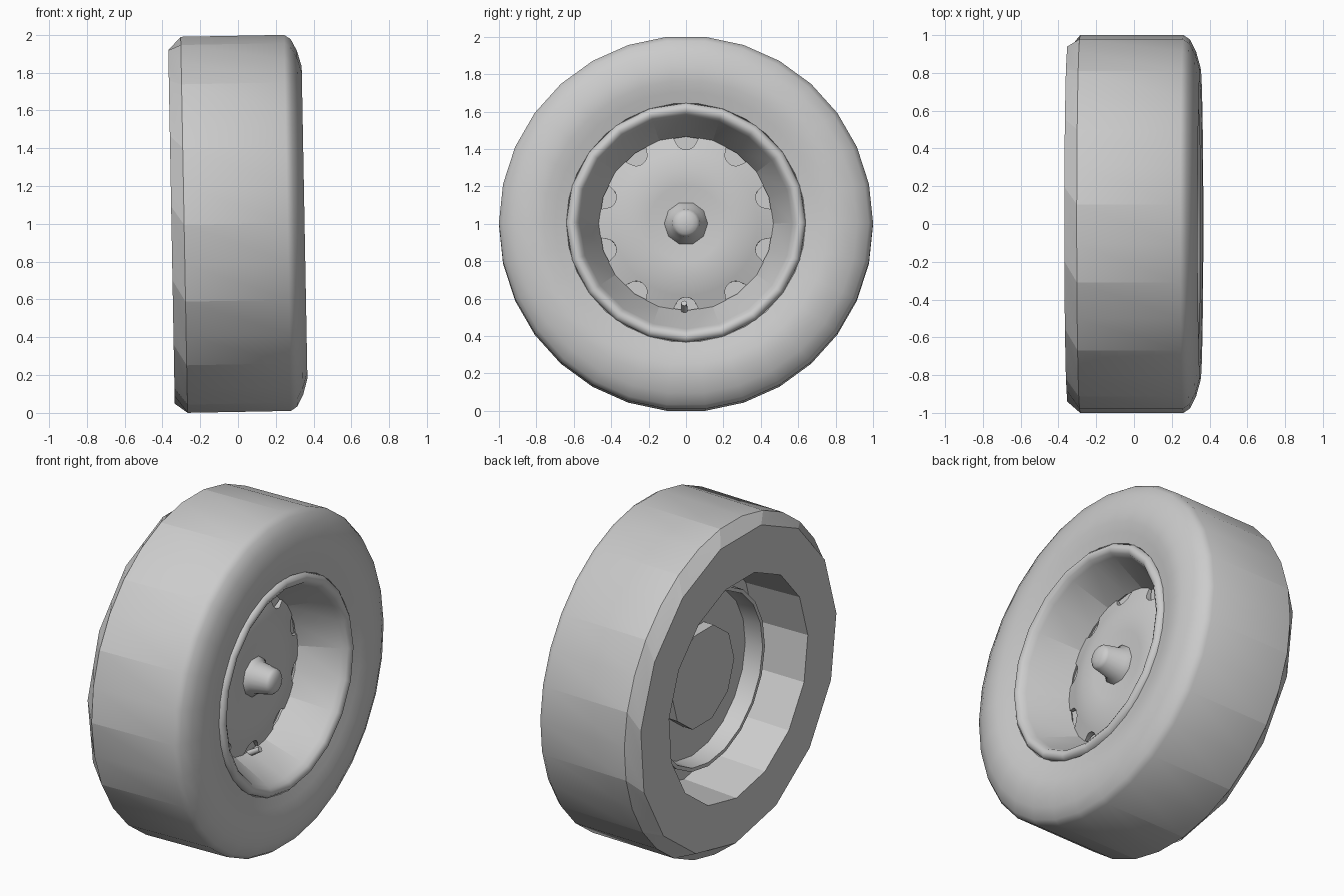
import bpy, bmesh
from math import pi, sin, cos, sqrt, radians
from mathutils import Matrix

cube = bpy.data.objects.get("Cube")
if cube:
    bpy.data.objects.remove(cube, do_unlink=True)

GREY = (0.6, 0.6, 0.6, 1)
grey = bpy.data.materials.new("plain_grey")
grey.use_nodes = True
grey.diffuse_color = GREY
grey.node_tree.nodes["Principled BSDF"].inputs["Base Color"].default_value = GREY

# The wheel leans slightly about its centre
LEAN = Matrix.Translation((0, 0, 1)) @ Matrix.Rotation(radians(-1.05), 4, 'Y')


def finish(name, bm, angle):
    bmesh.ops.remove_doubles(bm, verts=bm.verts, dist=0.0001)
    bmesh.ops.recalc_face_normals(bm, faces=bm.faces)
    bm.transform(LEAN)
    mesh = bpy.data.meshes.new(name)
    bm.to_mesh(mesh)
    bm.free()
    mesh.materials.append(grey)
    obj = bpy.data.objects.new(name, mesh)
    bpy.context.collection.objects.link(obj)
    bpy.ops.object.select_all(action='DESELECT')
    obj.select_set(True)
    bpy.context.view_layer.objects.active = obj
    bpy.ops.object.shade_smooth_by_angle(angle=radians(angle), keep_sharp_edges=True)


def chord(r, a, sides):
    """Radius of a regular polygon's edge at angle a."""
    step = 2 * pi / sides
    return r * cos(step / 2) / cos((a - pi) % step - step / 2)


def revolve(name, profile, segs, angle, closed=True, facets=()):
    """Turn (x, radius, sides, twist) points round the x axis.
    facets: profile spans whose every second cross edge is sharp."""
    bm = bmesh.new()
    rings = []
    for x, r, *extra in profile:
        sides = extra[0] if extra else segs
        twist = radians(extra[1]) if len(extra) > 1 else 0
        ring = []
        for i in range(segs):
            a = 2 * pi * i / segs
            rad = r(a) if callable(r) else chord(r, a, sides)
            px = x(rad) if callable(x) else x
            ring.append(bm.verts.new((px, rad * cos(a + twist), rad * sin(a + twist))))
        rings.append(ring)
    pairs = list(zip(rings, rings[1:]))
    if closed:
        pairs.append((rings[-1], rings[0]))
    for k, (p, q) in enumerate(pairs):
        for i in range(segs):
            j = (i + 1) % segs
            bm.faces.new((p[i], p[j], q[j], q[i]))
        if k in facets:
            for i in range(segs // 2 % 2, segs, 2):
                bm.edges.get((p[i], q[i])).smooth = False
    finish(name, bm, angle)


# Tyre: faceted tread, rounded outer sidewall, deep coarse well at the back
revolve("tyre", [
    (-0.285, 1.0), (0.262, 1.0), (0.296, 0.977), (0.328, 0.915),
    (0.352, 0.83), (0.349, 0.76), (0.335, 0.70), (0.32, 0.64),
    (0.0, 0.50), (0.0, 0.655, 15, -6), (-0.352, 0.67, 15, -6),
    (-0.352, 0.945, 15, -6),
], 30, 37, facets=(0, 9, 11))

# Rim: rounded lip, faceted funnel, open drum standing in the back well
revolve("rim", [
    (0.29, 0.645), (0.325, 0.639), (0.341, 0.623), (0.343, 0.603),
    (0.33, 0.583), (0.30, 0.568), (0.07, 0.465), (0.04, 0.49),
    (-0.16, 0.508), (-0.16, 0.53), (0.0, 0.535), (0.2, 0.60),
], 20, 60, facets=(5,))


# Disc: convex outer cone with ten half-round notches, dished middle
def notched_edge(a):
    d = (a - pi / 2 + pi / 10) % (pi / 5) - pi / 10
    hole, centre = 0.06, 0.455
    inside = hole ** 2 - (centre * sin(d)) ** 2
    return centre * cos(d) - sqrt(inside) if inside > 0 else 0.475


def cone_x(r):
    return 0.22 - 0.31 * r


revolve("disc", [
    (cone_x, notched_edge), (cone_x, 0.385), (cone_x, 0.285),
    (0.122, 0.20), (0.114, 0.10), (0.06, 0.10), (0.06, 0.36),
    (0.06, notched_edge),
], 240, 30)

# Backing plate and rear hub
revolve("backing_plate", [
    (0.045, 0), (0.045, 0.49), (-0.05, 0.50), (-0.05, 0.30, 10),
    (-0.115, 0.30, 10), (-0.115, 0),
], 20, 30, closed=False)

# Tapered centre cap with a flared foot and a rounded tip
revolve("hub_cap", [
    (0.08, 0), (0.08, 0.118, 10), (0.118, 0.116, 10), (0.138, 0.093),
    (0.242, 0.073), (0.256, 0.06), (0.266, 0.035), (0.269, 0),
], 20, 50, closed=False)

# Valve stem low on the rim
bm = bmesh.new()
place = (Matrix.Translation((0.11, -0.01, -0.45))
         @ Matrix.Rotation(radians(60), 4, 'Y'))
bmesh.ops.create_cone(bm, cap_ends=True, segments=8, radius1=0.018,
                      radius2=0.016, depth=0.09, matrix=place)
finish("valve_stem", bm, 50)
